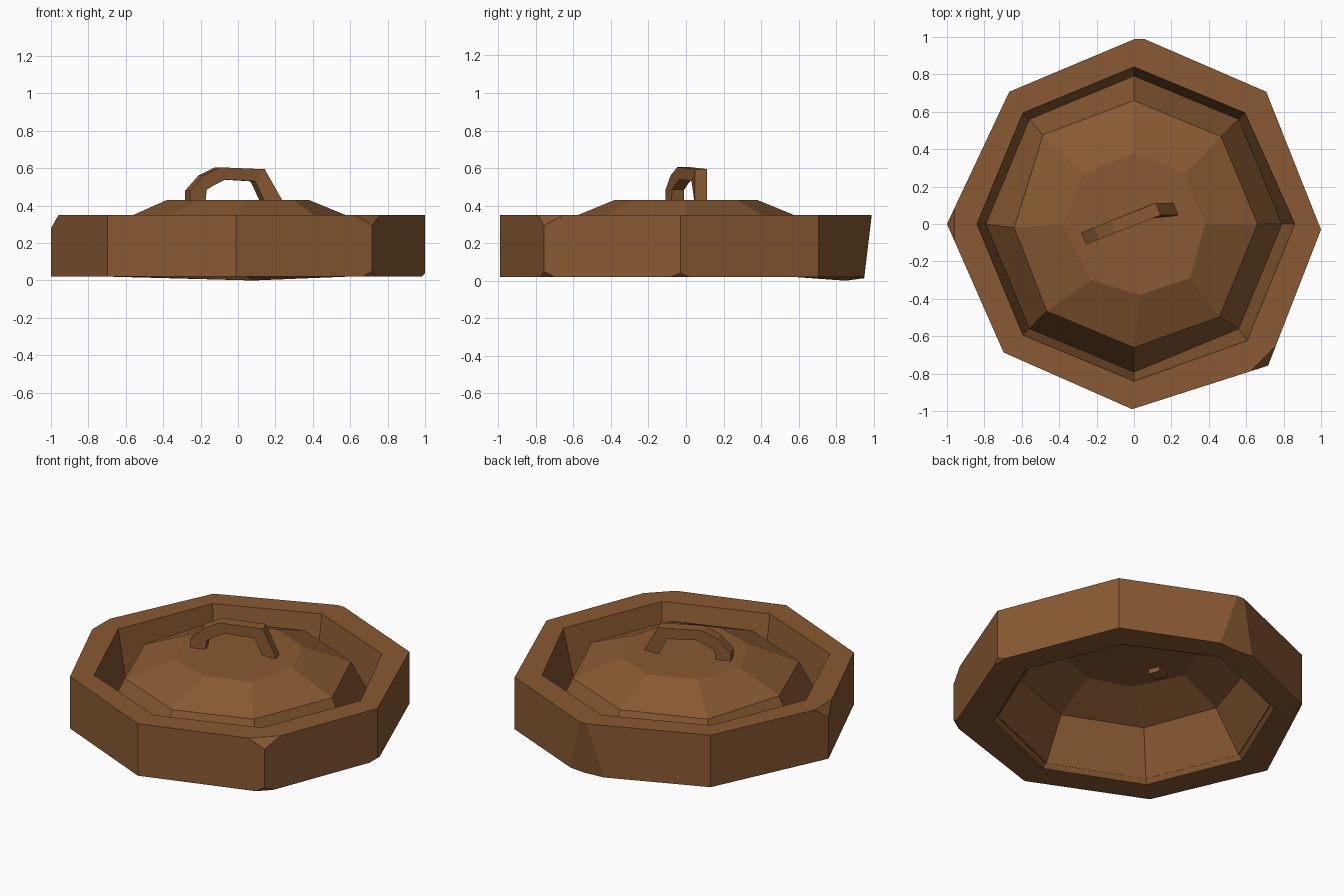
import bpy, bmesh, math
from mathutils import Vector

cube = bpy.data.objects.get("Cube")
if cube:
    bpy.data.objects.remove(cube)

# One brown clay colour for every part
brown = bpy.data.materials.new("brown_clay")
brown.use_nodes = True
colour = (0.25, 0.102, 0.032, 1)
brown.diffuse_color = colour
brown.node_tree.nodes["Principled BSDF"].inputs["Base Color"].default_value = colour

SIDES = 8


def octagon(bm, radius, z, nudges={}):
    """Eight corner vertices, some shifted for a hand-cut look."""
    verts = []
    for i in range(SIDES):
        a = math.tau * i / SIDES
        place = Vector((radius * math.cos(a), radius * math.sin(a), z))
        verts.append(bm.verts.new(place + Vector(nudges.get(i, (0, 0, 0)))))
    return verts


def bridge(bm, lower, upper):
    n = len(lower)
    for i in range(n):
        j = (i + 1) % n
        bm.faces.new((lower[i], lower[j], upper[j], upper[i]))


def finish(bm, name):
    bmesh.ops.recalc_face_normals(bm, faces=bm.faces)
    mesh = bpy.data.meshes.new(name)
    bm.to_mesh(mesh)
    bm.free()
    mesh.materials.append(brown)
    obj = bpy.data.objects.new(name, mesh)
    bpy.context.collection.objects.link(obj)
    return obj


def chip(bm, point, normal):
    """Slice one corner off and cap the cut."""
    geom = bm.verts[:] + bm.edges[:] + bm.faces[:]
    cut = bmesh.ops.bisect_plane(bm, geom=geom, plane_co=point,
                                 plane_no=normal, clear_outer=True)
    edges = [e for e in cut["geom_cut"] if isinstance(e, bmesh.types.BMEdge)]
    bmesh.ops.holes_fill(bm, edges=edges, sides=0)


# Heavy eight-sided rim with worn corners
bm = bmesh.new()
corners = {0: (0, -.03, 0), 2: (.03, 0, 0), 3: (.04, 0, 0),
           5: (.01, .02, 0), 6: (-.01, .01, 0), 7: (.01, -.05, 0)}
rings = [
    octagon(bm, 1, .35, corners),
    octagon(bm, 1, .02, corners),
    octagon(bm, .81, .02, {2: (.08, .04, -.02)}),
    octagon(bm, .79, .05),
    octagon(bm, .84, .35, {0: (.02, 0, 0), 7: (.01, -.03, 0)}),
]
for i, ring in enumerate(rings):
    bridge(bm, ring, rings[(i + 1) % len(rings)])
bmesh.ops.recalc_face_normals(bm, faces=bm.faces)
for point, normal in [
    ((-.96, 0, .35), (-.8, 0, .45)),
    ((.69, -.72, .35), (.7, -.7, .8)),
    ((.7, -.74, .02), (.7, -.7, -.8)),
    ((0, .95, .02), (0, 1, -.12)),
    ((.98, 0, .02), (1, 0, -1)),
]:
    chip(bm, point, normal)
finish(bm, "rim")

# Thin domed lid, open underneath
bm = bmesh.new()
edge = octagon(bm, .795, .05)
shoulder = octagon(bm, .66, .315, {3: (-.02, .01, 0), 4: (.02, -.02, 0),
                                   7: (-.01, -.03, 0)})
crown = octagon(bm, .38, .43, {5: (.04, -.03, 0), 6: (.03, 0, 0),
                               7: (.03, -.02, 0)})
bridge(bm, edge, shoulder)
bridge(bm, shoulder, crown)
bm.faces.new(crown)
lid = finish(bm, "lid")
shell = lid.modifiers.new("shell", "SOLIDIFY")
shell.thickness = .012
shell.offset = -1

# Arched handle: outer and inner outline points, swept across its width
outer = [(-.27, .39), (-.27, .48), (-.2, .56), (-.11, .605), (.13, .595), (.24, .4)]
inner = [(-.19, .39), (-.18, .485), (-.14, .51), (-.08, .54), (.08, .53), (.14, .4)]
across = Vector((-.37, .93, 0)) * .035
bm = bmesh.new()
sections = []
for pair in zip(outer, inner):
    section = []
    for (x, z), signs in zip(pair, ((-1, 1), (1, -1))):
        centre = Vector((x, min(.4 * x + .03, .08), z))
        section += [bm.verts.new(centre + across * s) for s in signs]
    sections.append(section)
for a, b in zip(sections, sections[1:]):
    bridge(bm, a, b)
bm.faces.new(sections[0])
bm.faces.new(sections[-1])
finish(bm, "handle")
